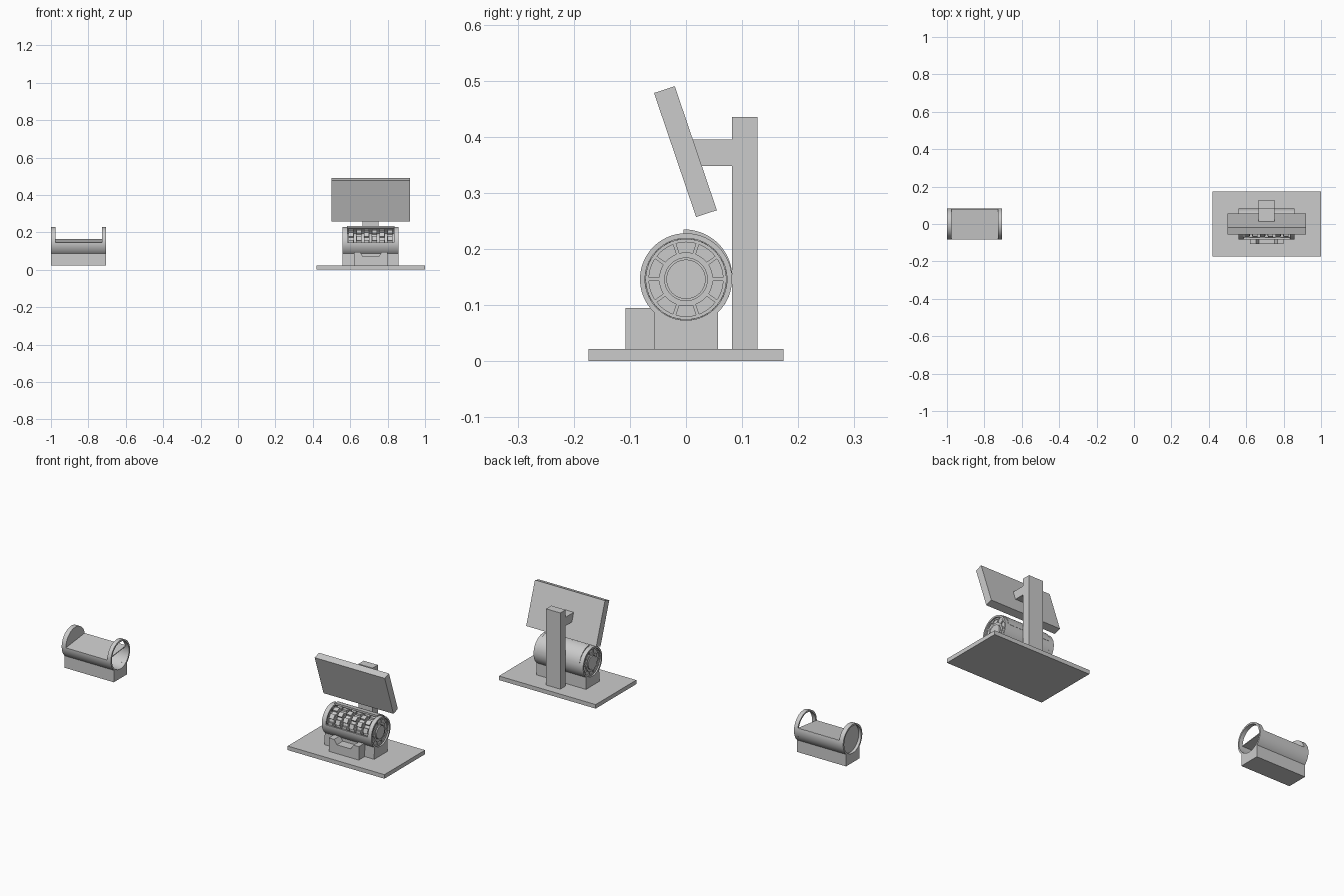
import bpy, bmesh, math

if "Cube" in bpy.data.objects:
    bpy.data.objects.remove(bpy.data.objects["Cube"])

CZ = 0.146          # height of the drum axis
MID = 0.71          # x centre of the machine


def finish(name, bm, smooth=False):
    bmesh.ops.recalc_face_normals(bm, faces=bm.faces)
    me = bpy.data.meshes.new(name)
    bm.to_mesh(me)
    bm.free()
    ob = bpy.data.objects.new(name, me)
    bpy.context.collection.objects.link(ob)
    if smooth:
        bpy.ops.object.select_all(action='DESELECT')
        ob.select_set(True)
        bpy.context.view_layer.objects.active = ob
        bpy.ops.object.shade_smooth_by_angle(angle=math.radians(30))
    return ob


def prism(name, pts, a, b, axis='X'):
    """Extrude a yz outline along x, or an xz outline along y."""
    bm = bmesh.new()
    place = (lambda p, t: (t, p[0], p[1])) if axis == 'X' else (lambda p, t: (p[0], t, p[1]))
    lo = [bm.verts.new(place(p, a)) for p in pts]
    hi = [bm.verts.new(place(p, b)) for p in pts]
    bm.faces.new(lo)
    bm.faces.new(hi)
    for i in range(len(pts)):
        j = (i + 1) % len(pts)
        bm.faces.new((lo[i], lo[j], hi[j], hi[i]))
    return finish(name, bm)


def box(name, x0, x1, y0, y1, z0, z1):
    return prism(name, [(y0, z0), (y1, z0), (y1, z1), (y0, z1)], x0, x1)


def band(name, x0, x1, r0, r1, a0=0, a1=360, r_end=None):
    """Tube section about the drum axis; r_end changes the outer radius along the arc."""
    bm = bmesh.new()
    full = a1 - a0 == 360
    n = max(4, round((a1 - a0) / 5))
    loops = []
    for i in range(n if full else n + 1):
        t = i / n
        a = math.radians(a0 + (a1 - a0) * t)
        ro = r1 if r_end is None else r1 + (r_end - r1) * t
        loops.append([bm.verts.new((x, r * math.cos(a), CZ + r * math.sin(a)))
                      for x, r in ((x0, r0), (x0, ro), (x1, ro), (x1, r0))])
    for i in range(n):
        p, q = loops[i], loops[(i + 1) % len(loops)]
        for k in range(4):
            m = (k + 1) % 4
            bm.faces.new((p[k], p[m], q[m], q[k]))
    if not full:
        bm.faces.new(loops[0])
        bm.faces.new(loops[-1])
    return finish(name, bm, True)


def disc(name, x0, x1, r):
    pts = [(r * math.cos(i * math.tau / 64), CZ + r * math.sin(i * math.tau / 64)) for i in range(64)]
    return prism(name, pts, x0, x1)


def spoke(name, x0, x1, r0, r1, deg, half):
    a = math.radians(deg)
    c, s = math.cos(a), math.sin(a)
    pts = [(r * c - w * s, CZ + r * s + w * c)
           for r, w in ((r0, -half), (r1, -half), (r1, half), (r0, half))]
    return prism(name, pts, x0, x1)


def housing(tag, x0, x1):
    # end rings, lower shell and saddle-shaped foot
    band(tag + "_ring_left", x0, x0 + 0.025, 0.073, 0.082)
    band(tag + "_ring_right", x1 - 0.022, x1, 0.073, 0.082)
    band(tag + "_lower_shell", x0 + 0.025, x1 - 0.022, 0.073, 0.082, 180, 373)
    arc = [math.radians(225 + 90 * i / 16) for i in range(17)]
    pts = [(0.08 * math.cos(a), CZ + 0.08 * math.sin(a)) for a in arc]
    prism(tag + "_foot", pts + [(0.057, 0.022), (-0.057, 0.022)], x0, x1)


# Base, post, arm and tilted screen
box("base_plate", 0.42, 1.0, -0.174, 0.174, 0, 0.022)
box("rear_post", 0.665, 0.75, 0.082, 0.127, 0.022, 0.435)
box("screen_arm", 0.665, 0.75, 0.01, 0.083, 0.348, 0.395)
prism("screen", [(-0.057, 0.478), (-0.02, 0.49), (0.055, 0.269), (0.018, 0.257)], 0.50, 0.92)

# Main drum housing with rear cover and front block
housing("drum_housing", 0.56, 0.857)
band("rear_cover", 0.582, 0.838, 0.078, 0.083, 8, 93, 0.089)
prism("front_block", [(0.62, 0.022), (0.80, 0.022), (0.80, 0.095), (0.768, 0.095), (0.752, 0.07),
                      (0.668, 0.07), (0.652, 0.095), (0.62, 0.095)], -0.108, -0.056, 'Y')

# Shaft, hub and spoked wheels at both ends
disc("shaft", 0.562, 0.855, 0.035)
band("hub_tube", 0.565, 0.850, 0.038, 0.048)
for side, x in (("left", 0.567), ("right", 0.838)):
    band("wheel_rim_" + side, x, x + 0.012, 0.066, 0.072)
    disc("wheel_web_" + side, x + 0.004, x + 0.008, 0.067)
    for i in range(10):
        spoke(f"wheel_spoke_{side}_{i}", x, x + 0.012, 0.047, 0.067, i * 36, 0.003)

# Six toothed dials seen through the front window
for d in range(6):
    x = 0.590 + d * 0.0415
    band(f"dial_{d}", x, x + 0.029, 0.047, 0.064)
    for i in range(10):
        spoke(f"dial_tooth_{d}_{i}", x + 0.001, x + 0.028, 0.060, 0.072, i * 36 + 18 * (d % 2), 0.013)

# Spare housing on the left, with a closed end and a slanted deck
housing("spare_housing", -1.0, -0.705)
disc("spare_end_disc", -0.985, -0.975, 0.075)
prism("spare_deck", [(-0.080, 0.142), (0.078, 0.161), (0.078, 0.165), (-0.080, 0.146)], -0.976, -0.726)
